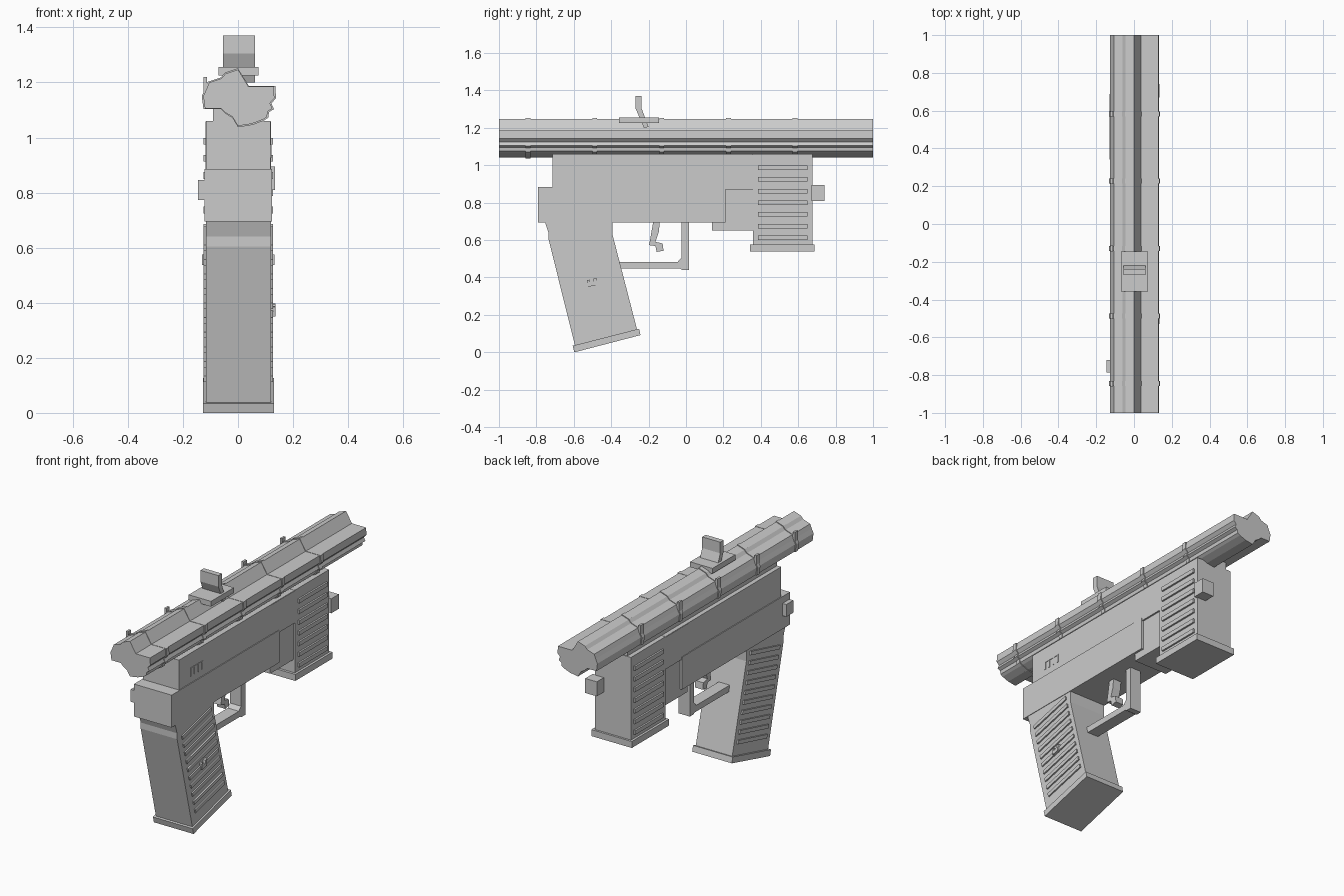
import bpy, bmesh, math
from mathutils import Matrix, Vector

grey = bpy.data.materials.new("plain_grey")
grey.diffuse_color = (0.6, 0.6, 0.6, 1)


def finish(name, bm):
    bmesh.ops.recalc_face_normals(bm, faces=bm.faces)
    me = bpy.data.meshes.new(name)
    bm.to_mesh(me)
    bm.free()
    me.materials.append(grey)
    ob = bpy.data.objects.new(name, me)
    bpy.context.collection.objects.link(ob)
    return ob


def add_box(bm, x0, x1, y0, y1, z0, z1, tilt=0):
    c = Vector(((x0 + x1) / 2, (y0 + y1) / 2, (z0 + z1) / 2))
    m = (Matrix.Translation(c) @ Matrix.Rotation(tilt, 4, 'X')
         @ Matrix.Diagonal((x1 - x0, y1 - y0, z1 - z0, 1)))
    bmesh.ops.create_cube(bm, size=1, matrix=m)


def box(name, *dims):
    bm = bmesh.new()
    add_box(bm, *dims)
    return finish(name, bm)


def add_prism(bm, pts, shift):
    """Extrude a closed loop of 3D points by a vector."""
    f = bm.faces.new([bm.verts.new(p) for p in pts])
    r = bmesh.ops.extrude_face_region(bm, geom=[f], use_keep_orig=True)
    vs = [g for g in r["geom"] if isinstance(g, bmesh.types.BMVert)]
    bmesh.ops.translate(bm, verts=vs, vec=shift)


def side_profile(name, yz, x0, x1):
    bm = bmesh.new()
    add_prism(bm, [(x0, y, z) for y, z in yz], (x1 - x0, 0, 0))
    return finish(name, bm)


# fluted barrel and its five bands
section = [(0, 1.247), (-0.045, 1.232), (-0.06, 1.215), (-0.105, 1.2),
           (-0.115, 1.175), (-0.126, 1.15), (-0.12, 1.105), (-0.06, 1.105),
           (-0.045, 1.09), (-0.02, 1.075), (0, 1.042), (0.05, 1.05),
           (0.09, 1.065), (0.105, 1.075), (0.108, 1.095), (0.125, 1.105),
           (0.116, 1.125), (0.132, 1.143), (0.13, 1.185), (0.038, 1.185)]
bands = [-0.845, -0.488, -0.13, 0.227, 0.583]

bm = bmesh.new()
add_prism(bm, [(x, -1, z) for x, z in section], (0, 2, 0))
finish("barrel", bm)

bm = bmesh.new()
for y in bands:
    add_prism(bm, [(x * 1.045, y - 0.013, 1.145 + (z - 1.145) * 1.045)
                   for x, z in section], (0, 0.026, 0))
finish("barrel_bands", bm)

bm = bmesh.new()
for y in bands:
    add_box(bm, -0.125, -0.112, y - 0.015, y + 0.015, 1.16, 1.22)
finish("band_clasps", bm)

# sight on top
box("sight_base", -0.07, 0.075, -0.357, -0.145, 1.225, 1.256)
side_profile("sight_post", [(-0.27, 1.37), (-0.238, 1.37), (-0.238, 1.305),
             (-0.2, 1.205), (-0.225, 1.2), (-0.27, 1.305)], -0.055, 0.062)

# receiver
box("barrel_rail", -0.09, 0.05, -0.715, 0.67, 1.04, 1.11)
box("upper_receiver", -0.116, 0.118, -0.715, 0.355, 0.88, 1.06)
box("lower_receiver", -0.121, 0.123, -0.79, 0.21, 0.695, 0.885)
box("receiver_side_plate", -0.118, 0.12, 0.14, 0.357, 0.87, 1.058)
box("magazine_collar", -0.108, 0.11, 0.14, 0.36, 0.652, 0.875)
box("rear_button", -0.146, -0.11, -0.785, -0.72, 0.773, 0.845)
bm = bmesh.new()
for i in range(4):
    add_box(bm, 0.115, 0.121, -0.61 + i * 0.035, -0.602 + i * 0.035, 0.925, 0.968)
add_box(bm, 0.115, 0.121, -0.61, -0.497, 0.968, 0.974)
finish("receiver_marks", bm)

# forward magazine with ribs on both sides
box("magazine", -0.116, 0.118, 0.357, 0.675, 0.57, 1.06)
box("magazine_foot", -0.13, 0.132, 0.342, 0.687, 0.538, 0.576)
box("magazine_latch", 0.06, 0.135, 0.67, 0.74, 0.81, 0.895)
bm = bmesh.new()
for i in range(7):
    z = 0.612 + i * 0.0625
    add_box(bm, -0.126, 0.128, 0.385, 0.65, z - 0.012, z + 0.012)
finish("magazine_ribs", bm)

# slanted grip
side_profile("grip", [(-0.755, 0.7), (-0.735, 0.64), (-0.735, 0.605),
             (-0.592, 0.03), (-0.26, 0.115), (-0.393, 0.63), (-0.393, 0.7)],
             -0.116, 0.12)
side_profile("grip_cap", [(-0.606, 0.035), (-0.597, 0), (-0.243, 0.092),
             (-0.251, 0.126)], -0.127, 0.13)
bm = bmesh.new()
for i in range(10):
    y, z = -0.56 + i * 0.0133, 0.633 - i * 0.0529
    add_box(bm, -0.125, 0.128, y - 0.138, y + 0.138, z - 0.011, z + 0.011,
            math.radians(14))
finish("grip_ribs", bm)
side_profile("grip_clip", [(-0.53, 0.385), (-0.525, 0.35), (-0.483, 0.358),
             (-0.478, 0.398), (-0.495, 0.395), (-0.498, 0.375),
             (-0.515, 0.372), (-0.517, 0.388)], 0.11, 0.136)

# trigger and guard
side_profile("trigger", [(-0.175, 0.7), (-0.14, 0.7), (-0.145, 0.645),
             (-0.163, 0.59), (-0.125, 0.582), (-0.12, 0.543), (-0.157, 0.537),
             (-0.163, 0.568), (-0.197, 0.573)], -0.025, 0.027)
side_profile("trigger_guard", [(-0.36, 0.483), (-0.35, 0.447), (-0.03, 0.447),
             (-0.02, 0.44), (0.015, 0.44), (0.015, 0.7), (-0.025, 0.7),
             (-0.025, 0.505), (-0.045, 0.483)], -0.035, 0.037)
